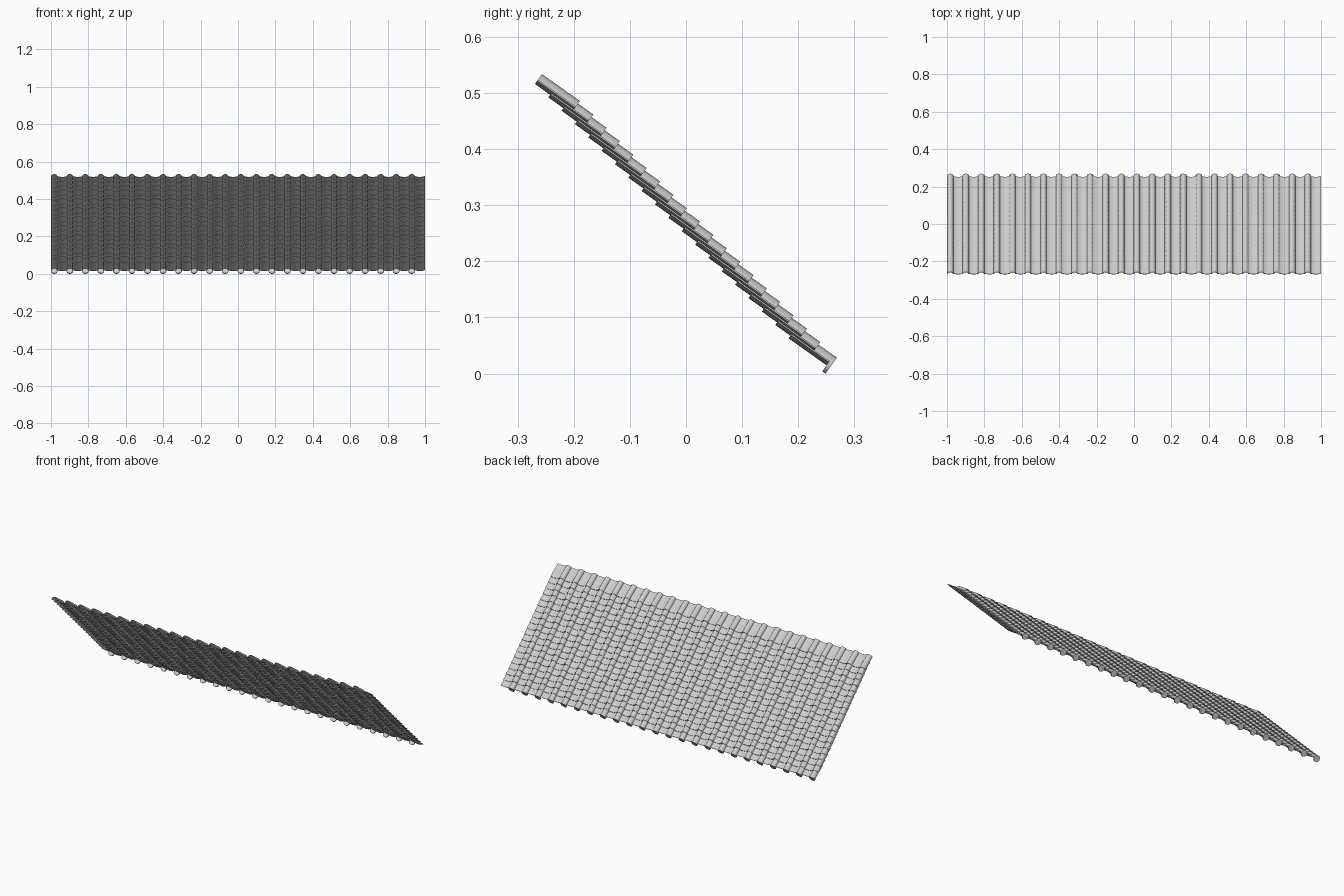
import bpy, bmesh, math
from mathutils import Vector

if "Cube" in bpy.data.objects:
    bpy.data.objects.remove(bpy.data.objects["Cube"])

ROWS, COLS = 20, 24
TILT = math.radians(35.4)          # pitch of one tile
LENGTH = 0.083
STEP_Y, STEP_Z = 0.0238, -0.02386  # offset from row to row
STEP_X = 0.0831
CAP_R = 0.0172
CAP_X, PAN_X = -0.9825, -0.9397    # first column centres
Y0, Z0 = -0.2667, 0.5197


def place(x, u, v):
    """x across, u down the tile, v square to the tile."""
    c, s = math.cos(TILT), math.sin(TILT)
    return Vector((x, u * c + v * s, -u * s + v * c))


def arc(radius, centre_v, a0, a1, n):
    return [(radius * math.cos(math.radians(a0 + (a1 - a0) * i / n)),
             centre_v + radius * math.sin(math.radians(a0 + (a1 - a0) * i / n)))
            for i in range(n + 1)]


def extrude_profile(name, profile, u0, u1, location, rows):
    """Closed profile swept down the slope, repeated in a grid."""
    bm = bmesh.new()
    n = len(profile)
    a = [bm.verts.new(place(x, u0, v)) for x, v in profile]
    b = [bm.verts.new(place(x, u1, v)) for x, v in profile]
    for i in range(n):
        j = (i + 1) % n
        bm.faces.new((a[i], a[j], b[j], b[i]))
    bm.faces.new(a)
    bm.faces.new(b)
    bmesh.ops.recalc_face_normals(bm, faces=bm.faces)
    mesh = bpy.data.meshes.new(name)
    bm.to_mesh(mesh)
    bm.free()
    ob = bpy.data.objects.new(name, mesh)
    ob.location = location
    bpy.context.collection.objects.link(ob)
    bpy.context.view_layer.objects.active = ob
    ob.select_set(True)
    bpy.ops.object.shade_smooth_by_angle(angle=math.radians(35))
    ob.select_set(False)
    for label, count, offset in (("columns", COLS, (STEP_X, 0, 0)),
                                 ("rows", rows, (0, STEP_Y, STEP_Z))):
        if count > 1:
            m = ob.modifiers.new(label, 'ARRAY')
            m.count = count
            m.use_relative_offset = False
            m.use_constant_offset = True
            m.constant_offset_displace = offset
    return ob


# Half-round cover tiles
cover = arc(CAP_R, 0, 0, 180, 12) + arc(CAP_R - 0.003, 0, 180, 0, 12)
extrude_profile("cover_tiles", cover, 0, LENGTH, (CAP_X, Y0, Z0), ROWS)

# Shallow pan tiles between the covers
half, sag, thick = 0.0285, 0.007, 0.0028
rad = (half ** 2 + sag ** 2) / (2 * sag)
ang = math.degrees(math.asin(half / rad))
cv = -0.0045 + rad
pan = (arc(rad, cv, 270 - ang, 270 + ang, 8)
       + arc(rad - thick, cv, 270 + ang, 270 - ang, 8))
extrude_profile("pan_tiles", pan, 0, LENGTH, (PAN_X, Y0, Z0), ROWS)

# Round end discs along the eave
disc = arc(0.0175, 0, 0, 345, 23)
extrude_profile("eave_discs", disc, LENGTH, LENGTH + 0.007,
                (CAP_X, Y0 + (ROWS - 1) * STEP_Y, Z0 + (ROWS - 1) * STEP_Z), 1)
